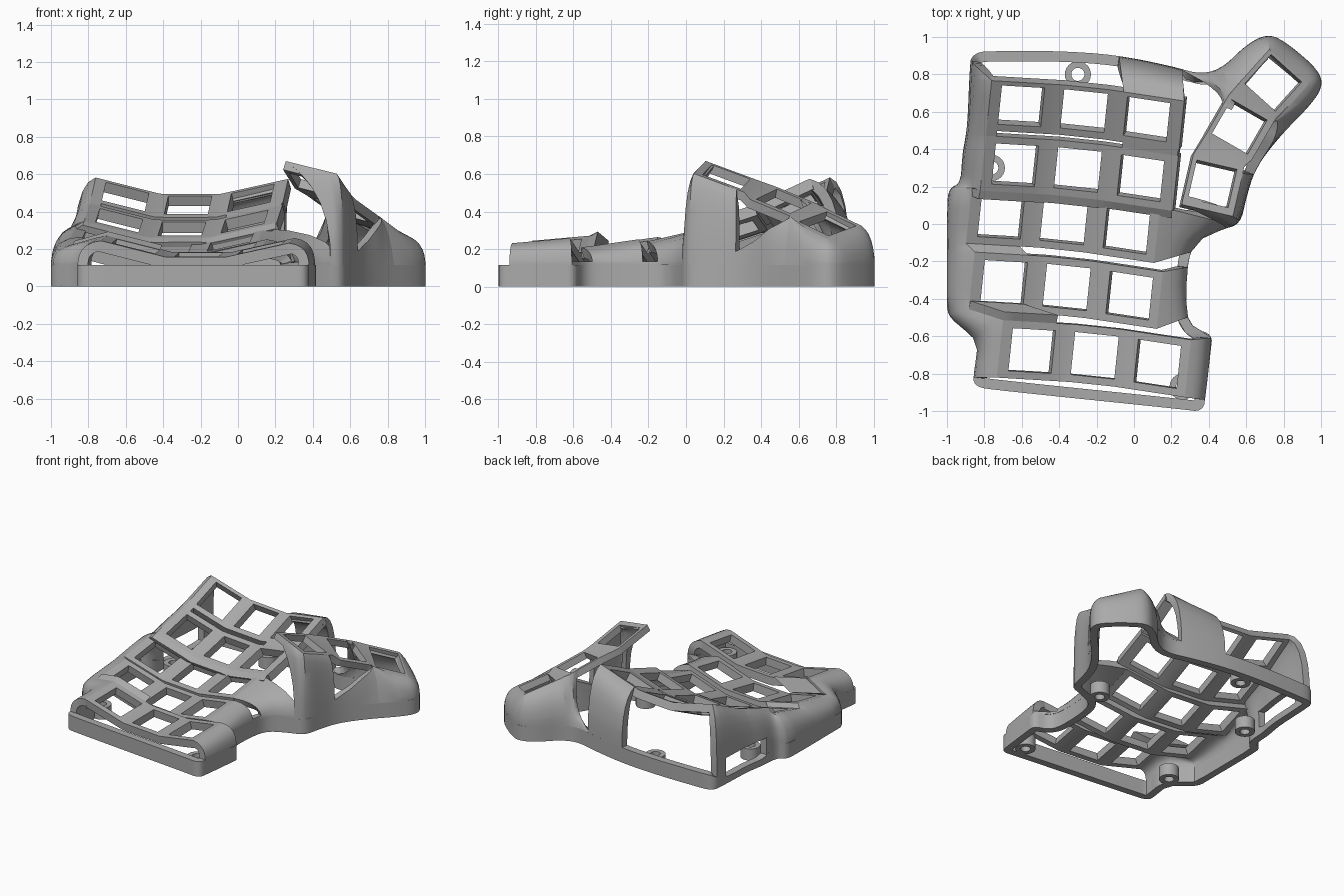
import bpy, math
from mathutils import Vector as V
from mathutils.geometry import intersect_point_line

if "Cube" in bpy.data.objects:
    bpy.data.objects.remove(bpy.data.objects["Cube"])

grey = bpy.data.materials.new("case_grey")
grey.diffuse_color = (0.4, 0.4, 0.4, 1)
grey.use_nodes = True
grey.node_tree.nodes["Principled BSDF"].inputs["Base Color"].default_value = grey.diffuse_color


def sheet(name, grid, skip=(), centre=(-0.2, 0, -0.3), thick=0.055, closed=False, even=False):
    """Grid of points to a thick shell; faces point away from centre."""
    n, m = len(grid), len(grid[0])
    verts = [p for col in grid for p in col]
    faces = []
    for i in range(n if closed else n - 1):
        for j in range(m - 1):
            if (i, j) not in skip:
                k = (i + 1) % n
                faces.append((i * m + j, k * m + j, k * m + j + 1, i * m + j + 1))
    c, total = V(centre), 0
    for f in faces:
        p = [V(verts[q]) for q in f]
        total += (p[2] - p[0]).cross(p[3] - p[1]).dot((p[0] + p[2]) / 2 - c)
    if total < 0:
        faces = [f[::-1] for f in faces]
    me = bpy.data.meshes.new(name)
    me.from_pydata([tuple(p) for p in verts], [], faces)
    me.materials.append(grey)
    ob = bpy.data.objects.new(name, me)
    bpy.context.collection.objects.link(ob)
    mod = ob.modifiers.new("thickness", 'SOLIDIFY')
    mod.thickness, mod.offset, mod.use_even_offset = thick, -1, even
    bpy.ops.object.select_all(action='DESELECT')
    ob.select_set(True)
    bpy.context.view_layer.objects.active = ob
    bpy.ops.object.modifier_apply(modifier="thickness")
    bpy.ops.object.shade_smooth_by_angle(angle=math.radians(35))
    return ob


# --- base rim going round the outline, lower beside the left window
RIM = .115
outline = [(-.88, .80), (-.87, .92), (-.70, .925), (-.40, .925), (-.10, .905),
           (.20, .845), (.35, .80), (.47, .83), (.60, .96), (.72, 1.02),
           (.83, .96), (.99, .82), (1.01, .73), (.93, .62), (.78, .47),
           (.65, .30), (.60, .14), (.57, .0), (.47, -.03), (.33, -.09),
           (.285, -.20), (.275, -.48), (.32, -.56), (.42, -.59), (.41, -.68),
           (.385, -.90), (.37, -1.005), (.25, -.99), (-.72, -.89),
           (-.86, -.87), (-.855, -.78), (-.83, -.64), (-.90, -.57),
           (-1.0, -.49), (-1.0, -.38), (-1.0, .10), (-.99, .19),
           (-.925, .22), (-.92, .36), (-.90, .47), (-.89, .55)]
pts = [V((x, y, .05 if x < -.87 and .3 < y < .81 else RIM)) for x, y in outline]
for _ in range(2):
    pts = [a.lerp(b, t) for a, b in zip(pts, pts[1:] + pts[:1]) for t in (.25, .75)]
sheet("base_rim", [[(p.x, p.y, 0), (p.x, p.y, p.z)] for p in pts], closed=True, even=True)


def snap(f):
    """Closest point to f on the rim outline."""
    best = None
    for a, b in zip(pts, pts[1:] + pts[:1]):
        a, b = V((a.x, a.y, 0)), V((b.x, b.y, 0))
        q, t = intersect_point_line(f, a, b)
        q = a.lerp(b, min(1, max(0, t)))
        if best is None or (q - f).length < (best - f).length:
            best = q
    return best


UP, LOW, SUB = 5, 4, 3


def wall(name, cols, upper=(), lower=(), centre=(-0.2, 0, 0), bulge=.95, ground=False):
    """Curved wall from top points to the rim. A column is top, foot, split height, control point.
    Segments listed in upper or lower are open above or below the split height."""
    full = []
    for c in cols:
        e, f = V(c[0]), V((c[1][0], c[1][1], 0))
        z = c[2] if len(c) > 2 else e.z * .5
        k = V(c[3]) if len(c) > 3 else V((f.x, f.y, max(RIM + .02, e.z * bulge)))
        full.append((e, f, V((z, 0, 0)), k))
    dense = []
    for a, b in zip(full, full[1:]):
        dense += [[p.lerp(q, s / SUB) for p, q in zip(a, b)] for s in range(SUB)]
    dense.append(full[-1])
    grid = []
    for e, f, z, k in dense:
        g = snap(f)
        k = k + (g - f)
        f = g + V((0, 0, RIM))

        def at(t):
            return e * (1 - t) ** 2 + k * 2 * t * (1 - t) + f * t * t
        s = next((i / 200 for i in range(10, 190) if at(i / 200).z <= z.x), .95)
        col = [at(s * i / UP) for i in range(UP)]
        col += [at(s + (1 - s) * i / LOW) for i in range(LOW + 1)]
        grid.append(col + ([g] if ground else []))
    skip = {(i * SUB + d, j) for i in upper for d in range(SUB) for j in range(UP)}
    skip |= {(i * SUB + d, j) for i in lower for d in range(SUB) for j in range(UP, UP + LOW + 1)}
    return sheet(name, grid, skip, centre)


# --- five key rows: centre x, y, z and slope in degrees
YAW = math.radians(-6)
rows = [(-.267, .605, .435, 25), (-.30, .29, .308, 18), (-.375, .012, .20, 13),
        (-.36, -.338, .155, 8), (-.21, -.703, .17, 5)]
HV = .155


def row_pt(row, u, v):
    x, y, z, pitch = row
    p = math.radians(pitch)
    d = v * math.cos(p)
    lift = max(0, -u - .16) * .25 + max(0, u - .16) * .22
    return V((x + u * math.cos(YAW) - d * math.sin(YAW),
              y + u * math.sin(YAW) + d * math.cos(YAW) + .005 - .045 * abs(u),
              z + v * math.sin(p) + lift))


UL, UR, BACK = -.51, .50, .14
us = [UL, -.452, -.222, -.165, -.117, .117, .165, .222, .452]
for i, r in enumerate(rows):
    end = .525 if i < 2 else UR
    vs = [-HV, -.115, .115, HV if i else BACK]
    sheet(f"key_row_{i + 1}", [[row_pt(r, u, v) for v in vs] for u in us + [end]],
          skip={(1, 1), (4, 1), (7, 1)}, thick=.06)

# --- joints closing the gaps between rows: upper row, range of stations
for i, (r, a, b) in enumerate([(0, 0, 2), (0, 7, 10), (1, 0, 10), (2, 0, 3), (3, 0, 3)]):
    sheet(f"row_joint_{i + 1}", [[row_pt(rows[r], u, -HV), row_pt(rows[r + 1], u, HV)]
                                 for u in (us + [.52])[a:b]], thick=.05)


# --- side walls joining the row ends to the rim
def ends(u, indices):
    return [row_pt(rows[i], u, v) for i in indices for v in (HV if i else BACK, -HV)]


left = ends(UL, range(5))
left.insert(3, left[2].lerp(left[3], .45))
left_feet = [(-.87, .77), (-.895, .47), (-.91, .44), (-.92, .33), (-.925, .22), (-.985, .17),
             (-1, -.12), (-1, -.17), (-.985, -.48), (-.85, -.60), (-.855, -.82)]
wall("left_wall", [(left[0], (-.86, .87), .2)] + [(e, f, .2) if i < 4 else (e, f)
     for i, (e, f) in enumerate(zip(left, left_feet))], lower={1, 2, 3}, ground=True)
right = ends(UR, (2, 3, 4))
right_feet = [(.54, -.01), (.305, -.15), (.285, -.23), (.28, -.50), (.405, -.61), (.375, -.94)]
wall("right_wall", [(e, f, .135) for e, f in zip(right, right_feet)], upper={1, 3})

# --- back pillar under the last row
wall("back_pillar", [(row_pt(rows[0], u, BACK), f) for u, f in
     [(.20, (-.08, .90)), (.30, (.0, .885)), (.40, (.12, .86)), (.525, (.26, .83))]])

# --- thumb plate: centre x, y, z and yaw
thumb = [(.42, .215, .585, -13), (.565, .52, .455, -30), (.745, .755, .335, -42)]


def thumb_pt(k, u, v):
    x, y, z, yaw = thumb[k]
    a = math.radians(yaw)
    return V((x + u * math.cos(a) - v * math.sin(a), y + u * math.sin(a) + v * math.cos(a),
              z - .24 * u - .36 * v))


TU, TL, TB = .145, -.135, .12
tv = [-.145, -.105, .105, .13, -.12, -.105, .105, .12, -.12, -.105, .105, TB]
sheet("thumb_plate", [[thumb_pt(i // 4, u, v) for u in (TL, -.11, .11, TU)]
                      for i, v in enumerate(tv)],
      skip={(1, 1), (5, 1), (9, 1)}, centre=(.5, .5, -.6), thick=.05)

# --- thumb walls: front pillar, windowed outer side, rounded end, inner sweep
T = thumb_pt
wall("thumb_wall_front", [
    (T(0, TL, -.145), (.49, -.01), .25, (.50, .0, .50)), (T(0, .05, -.145), (.525, -.01)),
    (T(0, TU, -.145), (.56, .02)), (T(0, TU, .0), (.60, .17)),
    (T(0, TU, .09), (.63, .27), .19), (T(1, TU, -.04), (.69, .36), .24),
    (T(1, TU, .04), (.75, .44), .31), (T(1, TU, .12), (.83, .53), .365, (.80, .55, .35))],
    upper={4, 5, 6}, centre=(.55, .5, 0))
wall("thumb_wall_back", [
    (T(1, TU, .12), (.83, .53), .365, (.80, .55, .35)),
    (T(2, TU, -.02), (.93, .63)), (T(2, TU, .08), (.99, .71)), (T(2, TU, TB), (.995, .78)),
    (T(2, .1, TB), (.94, .86)), (T(2, 0, TB), (.84, .95)), (T(2, -.1, TB), (.76, .995)),
    (T(2, TL, TB), (.70, .995)), (T(2, TL, .04), (.61, .95)), (T(2, TL, -.04), (.53, .88)),
    (T(2, TL, -.11), (.44, .825)), (T(1, TL, .10), (.34, .81), .2, (.44, .76, .28)),
    (T(1, TL, .05), (.23, .84), .2, (.49, .72, .20))],
    centre=(.55, .5, 0), bulge=.85)

# --- screw posts
for i, (x, y) in enumerate([(-.30, .80), (.33, .02), (.26, -.87), (-.76, .30), (-.78, -.55)]):
    ring = [(x + .07 * math.cos(t * math.pi / 12), y + .07 * math.sin(t * math.pi / 12))
            for t in range(24)]
    sheet(f"screw_post_{i + 1}", [[(a, b, 0), (a, b, .09)] for a, b in ring],
          centre=(x, y, .05), thick=.035, closed=True)
